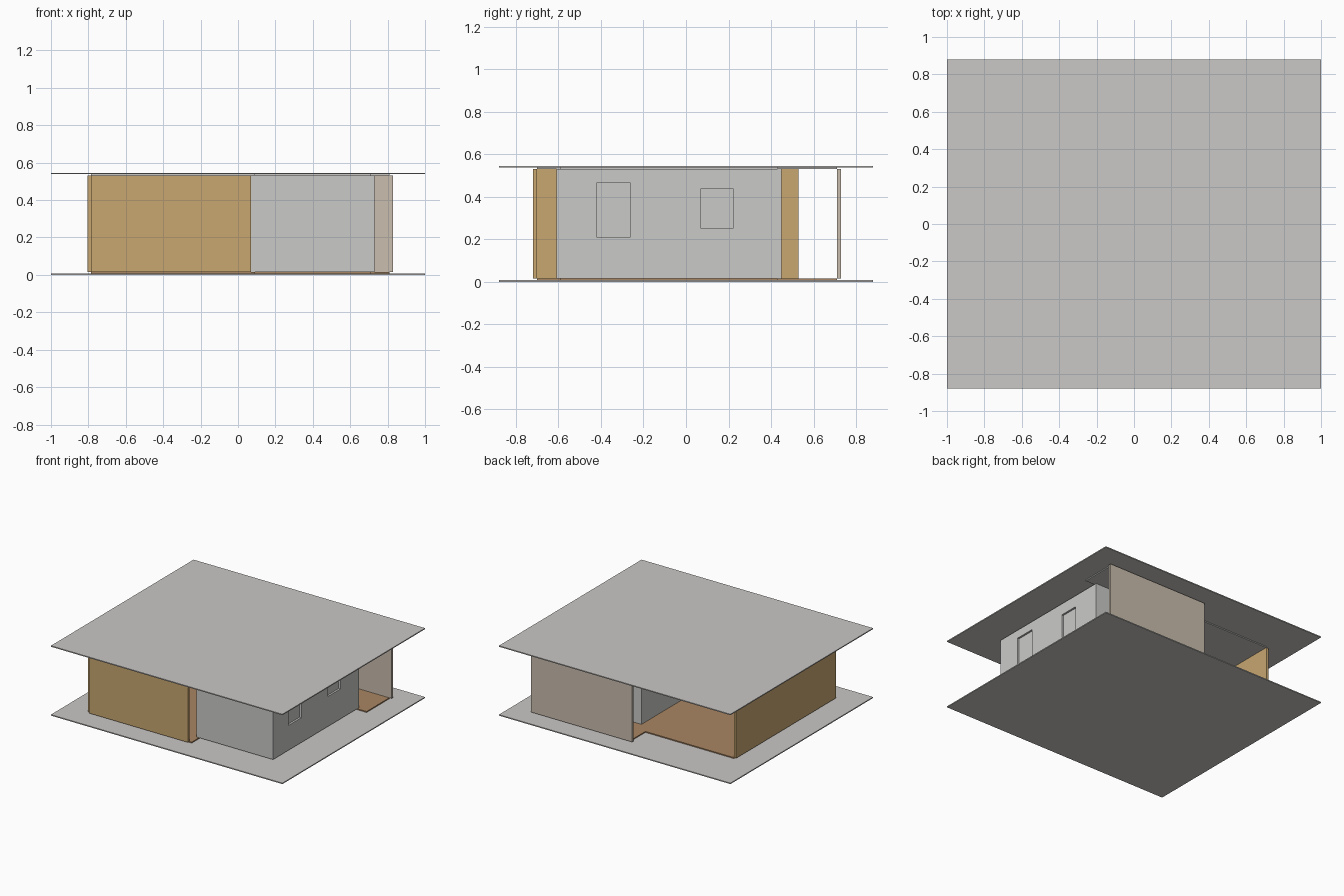
import bpy
import bmesh
from mathutils import Vector

cube = bpy.data.objects.get("Cube")
if cube:
    bpy.data.objects.remove(cube, do_unlink=True)


def material(name, rgb):
    m = bpy.data.materials.new(name)
    m.use_nodes = True
    color = (*rgb, 1)
    m.diffuse_color = color
    m.node_tree.nodes["Principled BSDF"].inputs["Base Color"].default_value = color
    return m


concrete = material("warm_grey_concrete", (0.59, 0.58, 0.565))
plaster = material("light_grey_plaster", (0.59, 0.59, 0.58))
timber = material("golden_timber", (0.58, 0.385, 0.165))
stone = material("pale_tan_stone", (0.585, 0.51, 0.42))
boards = material("brown_floor_boards", (0.40, 0.24, 0.125))


def prism(name, outline, z0, z1, mat):
    """Extrude a flat outline from z0 up to z1."""
    bm = bmesh.new()
    face = bm.faces.new([bm.verts.new((x, y, z0)) for x, y in outline])
    top = bmesh.ops.extrude_face_region(bm, geom=[face])["geom"]
    bmesh.ops.translate(bm, vec=Vector((0, 0, z1 - z0)),
                        verts=[g for g in top if isinstance(g, bmesh.types.BMVert)])
    bmesh.ops.recalc_face_normals(bm, faces=bm.faces)
    mesh = bpy.data.meshes.new(name)
    bm.to_mesh(mesh)
    bm.free()
    mesh.materials.append(mat)
    ob = bpy.data.objects.new(name, mesh)
    bpy.context.collection.objects.link(ob)
    return ob


def box(name, x0, x1, y0, y1, z0, z1, mat):
    return prism(name, [(x0, y0), (x1, y0), (x1, y1), (x0, y1)], z0, z1, mat)


T = 0.02                                   # wall thickness
SLAB, FLOOR, CEIL, TOP = 0.008, 0.016, 0.53, 0.538

# Ground slab and flat roof
box("ground_slab", -1, 1, -0.88, 0.88, 0, SLAB, concrete)
box("roof_slab", -1, 1, -0.88, 0.88, TOP, TOP + SLAB, concrete)

# Stepped floor and matching ceiling
plan = [(-0.785, -0.70), (0.09, -0.70), (0.09, -0.59), (0.71, -0.59),
        (0.71, 0.43), (0.81, 0.43), (0.81, 0.71), (-0.02, 0.71),
        (-0.02, 0.53), (-0.785, 0.53)]
prism("floor", plan, SLAB, FLOOR, boards)
prism("ceiling", plan, CEIL, TOP, concrete)


def wall(name, x0, x1, y0, y1, mat):
    return box(name, x0, x1, y0, y1, FLOOR, CEIL, mat)


# Free-standing screen walls
wall("front_timber_wall", -0.785, 0.07, -0.72, -0.70, timber)
wall("side_timber_wall", -0.805, -0.785, -0.70, 0.53, timber)
wall("back_stone_wall", -0.045, 0.83, 0.71, 0.73, stone)

# Enclosed plaster room
X0, X1, Y0, Y1 = 0.07, 0.73, -0.61, 0.45
wall("room_front_wall", X0, X1 - T, Y0, Y0 + T, plaster)
wall("room_back_wall", X0, X1 - T, Y1 - T, Y1, plaster)
wall("room_inner_wall", X0, X0 + T, Y0 + T, Y1 - T, plaster)
window_wall = wall("room_window_wall", X1 - T, X1, Y0, Y1, plaster)

# Shallow window recesses
for y0, y1, z0, z1 in [(-0.42, -0.26, 0.21, 0.465), (0.07, 0.22, 0.25, 0.44)]:
    cutter = box("window_cutter", X1 - 0.015, X1 + T, y0, y1, z0, z1, plaster)
    cutter.hide_render = True
    mod = window_wall.modifiers.new("window_recess", "BOOLEAN")
    mod.operation = "DIFFERENCE"
    mod.solver = "EXACT"
    mod.object = cutter
    bpy.context.view_layer.objects.active = window_wall
    bpy.ops.object.modifier_apply(modifier=mod.name)
    bpy.data.objects.remove(cutter, do_unlink=True)
